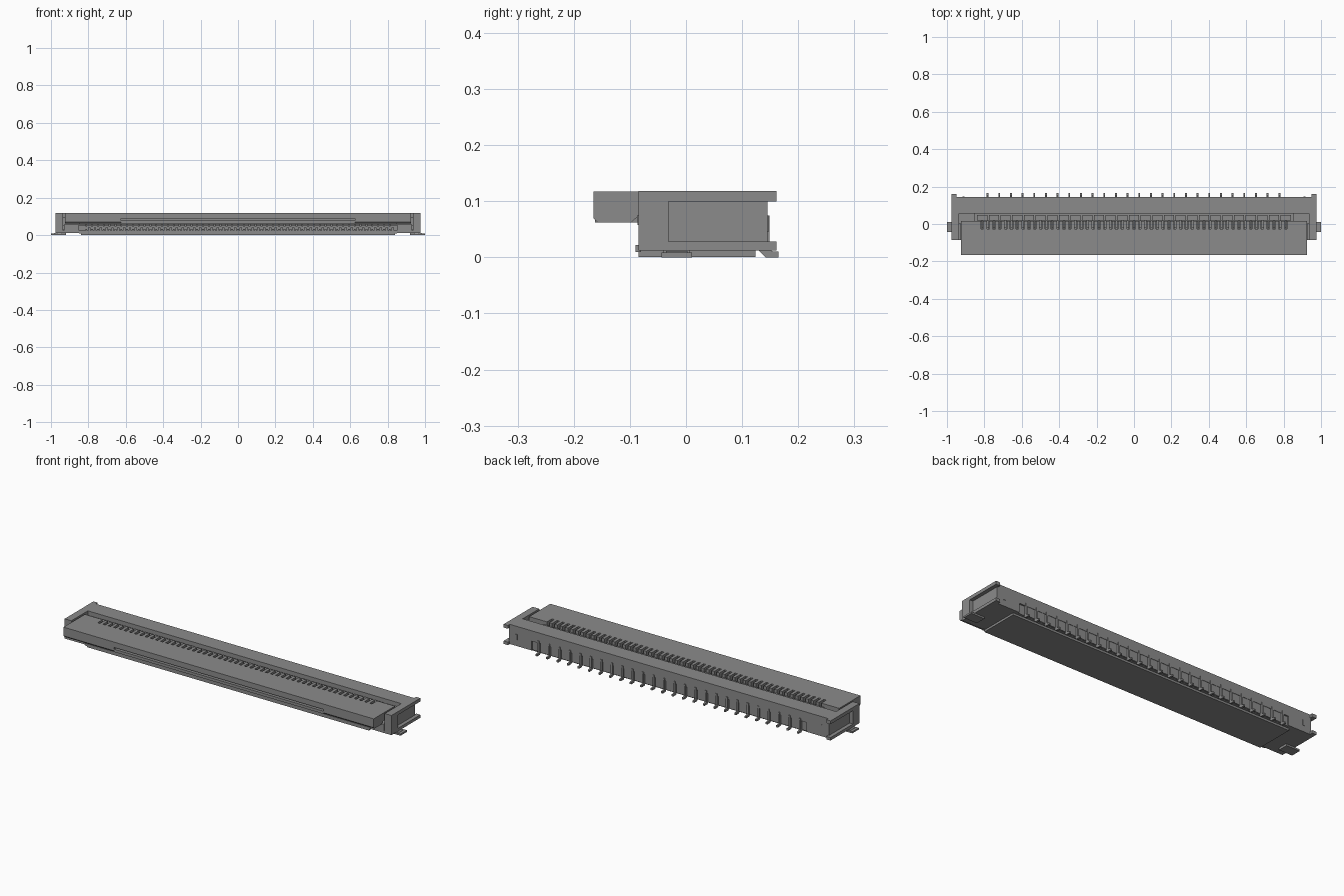
import bpy, bmesh

cube = bpy.data.objects.get("Cube")
if cube:
    bpy.data.objects.remove(cube, do_unlink=True)

grey = bpy.data.materials.new("mid grey")
COL = (0.26, 0.26, 0.26, 1)
grey.use_nodes = True
grey.diffuse_color = COL
grey.node_tree.nodes["Principled BSDF"].inputs["Base Color"].default_value = COL


def prism(bm, x0, x1, profile):
    """Extrude a (y, z) profile along x."""
    a = [bm.verts.new((x0, y, z)) for y, z in profile]
    b = [bm.verts.new((x1, y, z)) for y, z in profile]
    n = len(profile)
    bm.faces.new(a)
    bm.faces.new(b[::-1])
    for i in range(n):
        bm.faces.new((a[i], b[i], b[(i + 1) % n], a[(i + 1) % n]))


def box(bm, x0, x1, y0, y1, z0, z1):
    prism(bm, x0, x1, [(y0, z0), (y1, z0), (y1, z1), (y0, z1)])


def both(bm, x0, x1, *yz):
    """The same box on both ends."""
    box(bm, x0, x1, *yz)
    box(bm, -x1, -x0, *yz)


def finish(bm, name):
    bmesh.ops.recalc_face_normals(bm, faces=bm.faces)
    mesh = bpy.data.meshes.new(name)
    bm.to_mesh(mesh)
    bm.free()
    mesh.materials.append(grey)
    obj = bpy.data.objects.new(name, mesh)
    bpy.context.collection.objects.link(obj)
    return obj


PITCH = 0.0312
fine = [(i - 26) * PITCH for i in range(53)]
rear = [-0.783 + i * PITCH * 2 for i in range(26)]

# Housing: floor, rear beam and end cheeks
bm = bmesh.new()
box(bm, -0.95, 0.95, -0.085, 0.13, 0.012, 0.024)
box(bm, -0.85, 0.85, -0.09, -0.08, 0.010, 0.022)
box(bm, -0.95, 0.95, 0.056, 0.145, 0.062, 0.118)
box(bm, -0.95, 0.95, 0.056, 0.137, 0.012, 0.062)
both(bm, 0.82, 0.95, 0.13, 0.145, 0.012, 0.062)
both(bm, 0.85, 0.93, -0.085, 0.06, 0.012, 0.058)
both(bm, 0.935, 0.955, -0.085, 0.145, 0.012, 0.118)
both(bm, 0.85, 0.94, 0.0, 0.06, 0.05, 0.095)
# raised frame around each end recess, open at the rear
both(bm, 0.95, 0.975, -0.085, -0.031, 0.012, 0.118)
both(bm, 0.95, 0.975, -0.031, 0.161, 0.100, 0.118)
both(bm, 0.95, 0.975, -0.031, 0.161, 0.012, 0.028)
finish(bm, "housing")

# Small plates marking the slots at the ends of the rear wall
bm = bmesh.new()
both(bm, 0.905, 0.917, 0.140, 0.147, 0.045, 0.075)
finish(bm, "rear_slot_plates")

# Bottom pad under the housing
bm = bmesh.new()
box(bm, -0.84, 0.84, -0.085, 0.124, 0.001, 0.012)
finish(bm, "bottom_pad")

# Flip cover: top slab, nail recess in front, comb at the back
bm = bmesh.new()
box(bm, -0.925, 0.925, -0.165, -0.086, 0.088, 0.117)
box(bm, -0.925, 0.925, -0.086, -0.027, 0.075, 0.117)
grip = [(-0.165, 0.088), (-0.165, 0.070), (-0.157, 0.062),
        (-0.098, 0.062), (-0.086, 0.073), (-0.086, 0.088)]
prism(bm, 0.625, 0.925, grip)
prism(bm, -0.925, -0.625, grip)
box(bm, -0.625, 0.625, -0.162, -0.086, 0.062, 0.077)
box(bm, -0.625, 0.625, -0.11, -0.086, 0.077, 0.088)
box(bm, -0.85, 0.85, -0.086, -0.027, 0.058, 0.075)
edges = [-0.925] + [x + s for x in fine for s in (-0.007, 0.007)] + [0.925]
for a, b in zip(edges[::2], edges[1::2]):
    box(bm, a, b, -0.027, 0.016, 0.062, 0.117)
finish(bm, "flip_cover")

# Segmented ledge in the groove behind the cover
bm = bmesh.new()
for i in range(27):
    c = (i - 13) * PITCH * 2
    box(bm, c - 0.027, c + 0.027, 0.018, 0.048, 0.058, 0.100)
box(bm, -0.85, 0.85, 0.01, 0.058, 0.05, 0.070)
finish(bm, "groove_ledge")

# Forked contacts inside the mouth
bm = bmesh.new()
for x in fine:
    box(bm, x - 0.005, x + 0.005, -0.084, 0.058, 0.022, 0.034)
    box(bm, x - 0.005, x + 0.005, -0.070, 0.058, 0.046, 0.057)
    box(bm, x - 0.005, x + 0.005, -0.022, 0.02, 0.055, 0.088)
    box(bm, x + 0.009, x + 0.022, -0.080, 0.058, 0.022, 0.040)
box(bm, -0.85, 0.85, 0.03, 0.058, 0.022, 0.058)
finish(bm, "contacts")

# Rear solder pins with feet
bm = bmesh.new()
for x in rear:
    prism(bm, x - 0.005, x + 0.005,
          [(0.13, 0.075), (0.13, 0.012), (0.142, 0.0), (0.165, 0.0),
           (0.165, 0.010), (0.153, 0.011), (0.149, 0.016), (0.149, 0.075)])
# rear panels between the pins
for x in rear[:-1]:
    box(bm, x + 0.009, x + PITCH * 2 - 0.009, 0.13, 0.143, 0.013, 0.062)
finish(bm, "rear_pins")

# Side solder tabs
bm = bmesh.new()
both(bm, 0.92, 1.0, -0.044, 0.011, 0.0, 0.009)
both(bm, 0.92, 0.945, -0.04, 0.007, 0.005, 0.03)
both(bm, 0.965, 0.985, -0.036, 0.003, 0.0, 0.011)
finish(bm, "solder_tabs")
